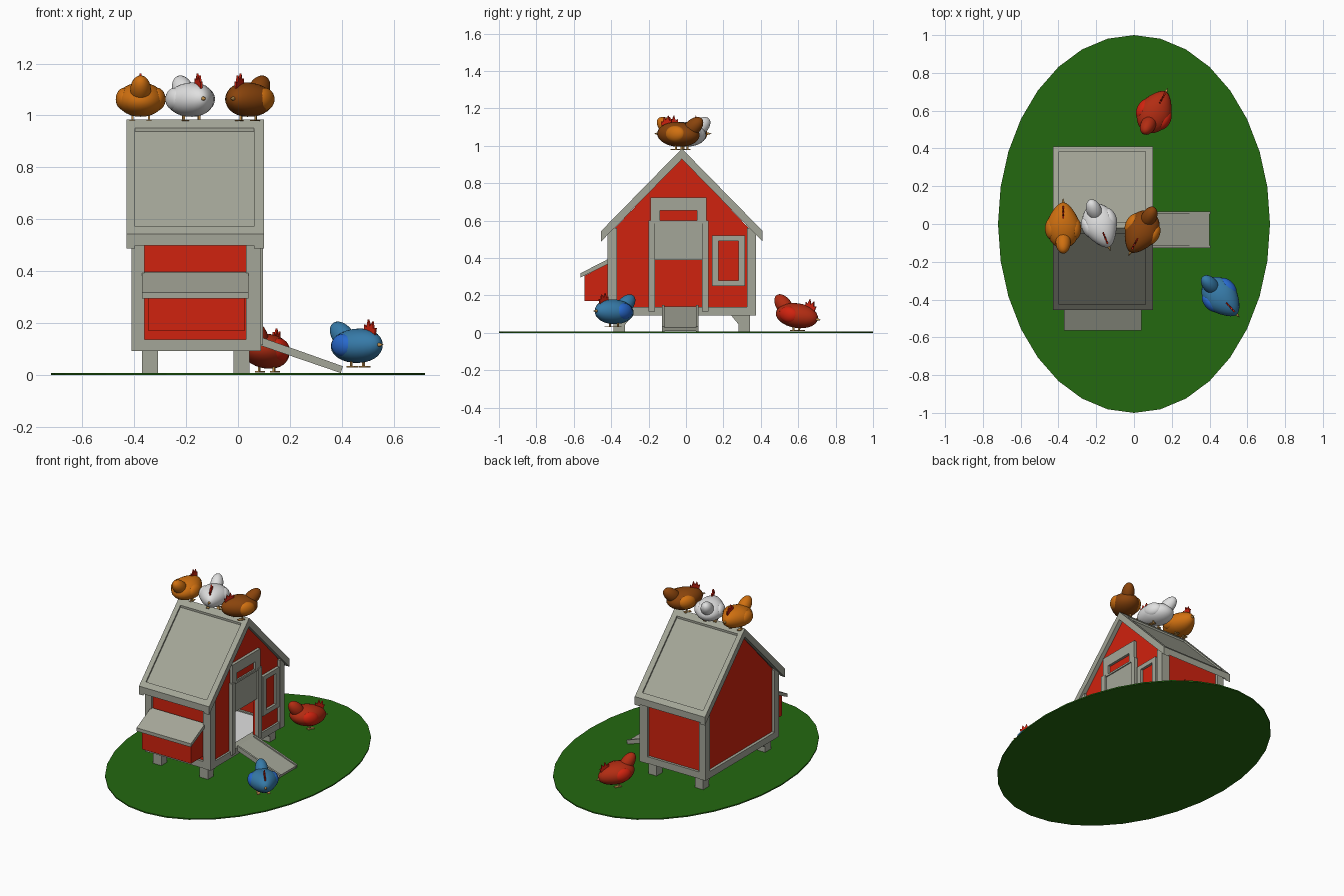
import bpy, bmesh, math
from mathutils import Matrix, Vector

if "Cube" in bpy.data.objects:
    bpy.data.objects.remove(bpy.data.objects["Cube"])


def material(name, *rgb):
    """Flat material from 0-255 display values."""
    m = bpy.data.materials.new(name)
    m.use_nodes = True
    col = [((c / 255 + 0.055) / 1.055) ** 2.4 for c in rgb] + [1]
    m.diffuse_color = col
    m.node_tree.nodes["Principled BSDF"].inputs["Base Color"].default_value = col
    return m


GREEN = material("grass green", 36, 104, 16)
RED = material("barn red", 208, 34, 14)
GREY = material("weathered grey", 164, 166, 152)
ORANGE = material("orange feathers", 208, 112, 16)
WHITE = material("white", 224, 224, 224)
BROWN = material("brown feathers", 138, 68, 12)
BLUE = material("blue feathers", 54, 122, 168)
WING_BLUE = material("bright wing blue", 40, 105, 205)
RUST = material("rust red feathers", 178, 44, 18)
TAN = material("beak tan", 200, 150, 80)


def finish(name, bm, mat, matrix=None, smooth=False):
    if matrix:
        bm.transform(matrix)
    bmesh.ops.recalc_face_normals(bm, faces=bm.faces[:])
    for f in bm.faces:
        f.smooth = smooth
    me = bpy.data.meshes.new(name)
    bm.to_mesh(me)
    bm.free()
    me.materials.append(mat)
    ob = bpy.data.objects.new(name, me)
    bpy.context.collection.objects.link(ob)
    return ob


def prism(name, pts, axis, a, b, mat, matrix=None):
    """Extrude a profile along x (pts are y,z) or along y (pts are x,z)."""
    bm = bmesh.new()
    def at(p, d):
        return (d, p[0], p[1]) if axis == "x" else (p[0], d, p[1])
    low = [bm.verts.new(at(p, a)) for p in pts]
    high = [bm.verts.new(at(p, b)) for p in pts]
    bm.faces.new(low)
    bm.faces.new(high[::-1])
    for i in range(len(pts)):
        j = (i + 1) % len(pts)
        bm.faces.new((low[i], low[j], high[j], high[i]))
    return finish(name, bm, mat, matrix)


def box(name, x0, x1, y0, y1, z0, z1, mat, matrix=None):
    return prism(name, [(y0, z0), (y1, z0), (y1, z1), (y0, z1)], "x", x0, x1, mat, matrix)


# Oval lawn
bm = bmesh.new()
bmesh.ops.create_cone(bm, cap_ends=True, segments=32, radius1=1, radius2=1, depth=0.008)
finish("lawn", bm, GREEN, Matrix.Translation((0, 0, 0.004)) @ Matrix.Diagonal((0.72, 1, 1, 1)))

# Walls: gables, front, back and floor
MID = -0.022
gable = [(0.35, 0.1), (0.35, 0.545), (MID, 0.935), (-0.395, 0.545), (-0.395, 0.1)]
doorway = [(-0.165, 0.1), (-0.165, 0.39), (0.085, 0.39), (0.085, 0.1)]
prism("door_wall", gable + doorway, "x", 0.055, 0.072, RED)
prism("plain_wall", gable, "x", -0.39, -0.372, RED)
box("front_wall", -0.39, 0.07, -0.4, -0.385, 0.1, 0.55, RED)
box("back_wall", -0.39, 0.07, 0.34, 0.355, 0.1, 0.55, RED)
box("floor", -0.385, 0.065, -0.39, 0.345, 0.1, 0.13, WHITE)

# Corner posts and sills
for side, x0, x1 in (("right", -0.41, -0.36), ("left", 0.03, 0.088)):
    box(side + "_front_post", x0, x1, -0.42, -0.37, 0.092, 0.56, GREY)
    box(side + "_back_post", x0, x1, 0.325, 0.375, 0.092, 0.56, GREY)
    box(side + "_sill", x0, x1 - 0.003, -0.37, 0.325, 0.092, 0.138, GREY)
box("front_sill", -0.36, 0.03, -0.417, -0.37, 0.092, 0.138, GREY)
box("back_sill", -0.36, 0.03, 0.325, 0.372, 0.092, 0.138, GREY)

# Braced feet
for x in (-0.37, -0.018):
    for end, s in (("front", -1), ("back", 1)):
        foot = [(0.365, 0.1), (0.365, 0.004), (0.303, 0.004), (0.303, 0.045), (0.258, 0.1)]
        prism(end + "_foot", [(MID + s * t, z) for t, z in foot], "x", x, x + 0.062, GREY)


# Roof: recessed panels with raised barge boards, ridge and eaves
def slope(name, t0, t1, top, bottom, x0, x1):
    line = lambda t, drop: 0.985 - 1.02 * t - drop
    for s in (-1, 1):
        pts = [(t0, line(t0, top)), (t1, line(t1, top)), (t1, line(t1, bottom)), (t0, line(t0, bottom))]
        prism(name, [(MID + s * t, z) for t, z in pts], "x", x0, x1, GREY)


slope("roof_panel", 0, 0.41, 0.014, 0.05, -0.4, 0.07)
slope("right_barge_board", 0, 0.432, 0, 0.056, -0.43, -0.397)
slope("left_barge_board", 0, 0.432, 0, 0.056, 0.062, 0.1)
slope("ridge_board", 0, 0.032, 0, 0.04, -0.4, 0.065)
slope("eave_board", 0.405, 0.432, 0, 0.045, -0.4, 0.065)

# Sliding door with rails and header
for y in (-0.2, 0.085):
    box("door_rail", 0.07, 0.097, y, y + 0.035, 0.115, 0.6, GREY)
box("door_panel", 0.07, 0.085, -0.165, 0.085, 0.39, 0.6, GREY)


def frame(name, y0, y1, z0, z1, b, lo, hi):
    """Rectangular frame on the door wall with a recessed red pane."""
    box(name + "_pane", 0.065, 0.075, y0 + b, y1 - b, z0 + lo, z1 - hi, RED)
    for a, c in ((y0, y0 + b), (y1 - b, y1)):
        box(name + "_side", 0.068, 0.092, a, c, z0, z1, GREY)
    box(name + "_bottom", 0.068, 0.092, y0 + b, y1 - b, z0, z0 + lo, GREY)
    box(name + "_top", 0.068, 0.092, y0 + b, y1 - b, z1 - hi, z1, GREY)


frame("vent", -0.19, 0.11, 0.585, 0.725, 0.05, 0.012, 0.07)
frame("window", 0.14, 0.315, 0.25, 0.52, 0.034, 0.03, 0.03)

# Nest box with sloping lid
prism("nest_box", [(-0.39, 0.17), (-0.542, 0.17), (-0.542, 0.305), (-0.39, 0.385)],
      "y", 0, 0.37, RED, Matrix.Translation((0.025, 0, 0)) @ Matrix.Rotation(math.pi / 2, 4, "Z")
      @ Matrix.Rotation(-math.pi / 2, 4, "Z") @ Matrix(((0, -1, 0, 0), (1, 0, 0, 0), (0, 0, 1, 0), (0, 0, 0, 1))))
prism("nest_lid", [(-0.565, 0.295), (-0.565, 0.318), (-0.41, 0.398), (-0.41, 0.372)], "x", -0.37, 0.04, GREY)

# Ramp with edge rails
prism("ramp", [(0.08, 0.14), (0.4, 0.028), (0.395, 0.01), (0.08, 0.118)], "y", -0.115, 0.055, GREY)
for y in (-0.127, 0.053):
    prism("ramp_rail", [(0.08, 0.149), (0.404, 0.034), (0.396, 0.008), (0.08, 0.116)], "y", y, y + 0.013, GREY)


# Hens
def ball(name, centre, radii, mat, base, tilt=0, taper=0):
    bm = bmesh.new()
    bmesh.ops.create_uvsphere(bm, u_segments=24, v_segments=14, radius=1)
    for v in bm.verts:
        if v.co.x > 0:
            v.co.y *= 1 - taper * v.co.x
    local = Matrix.Translation(centre) @ Matrix.Rotation(tilt, 4, "Y") @ Matrix.Diagonal((*radii, 1))
    finish(name, bm, mat, base @ local, True)


def hen(name, x, y, z, heading, mat, wing, pitch=0):
    stand = Matrix.Translation((x, y, z)) @ Matrix.Rotation(math.radians(heading), 4, "Z")
    base = stand @ Matrix.Translation((0, 0, 0.08)) @ Matrix.Rotation(math.radians(pitch), 4, "Y") \
        @ Matrix.Translation((0, 0, -0.08))
    ball(name + "_body", (0.005, 0, 0.083), (0.122, 0.092, 0.066), mat, base, -0.05, 0.35)
    ball(name + "_tail", (-0.083, 0, 0.12), (0.072, 0.04, 0.042), mat, base, math.radians(40))
    for s in (-1, 1):
        ball(name + "_wing", (-0.012, s * 0.062, 0.085), (0.058, 0.034, 0.044), wing, base)
        box(name + "_leg", -0.004, 0.004, s * 0.032 - 0.004, s * 0.032 + 0.004, 0.002, 0.035, TAN, stand)
        box(name + "_toes", -0.015, 0.03, s * 0.032 - 0.01, s * 0.032 + 0.01, 0, 0.005, TAN, stand)
    comb = [(0.045, 0.13), (0.042, 0.165), (0.055, 0.155), (0.064, 0.184), (0.076, 0.158),
            (0.09, 0.176), (0.095, 0.15), (0.108, 0.152), (0.1, 0.115)]
    prism(name + "_comb", comb, "y", -0.004, 0.004, RED, base)
    bm = bmesh.new()
    bmesh.ops.create_cone(bm, cap_ends=True, segments=10, radius1=0.013, radius2=0.001, depth=0.04)
    finish(name + "_beak", bm, TAN, base @ Matrix.Translation((0.128, 0, 0.087))
           @ Matrix.Rotation(math.pi / 2, 4, "Y"), True)


hen("orange_hen", -0.375, -0.012, 0.978, 90, ORANGE, ORANGE)
hen("white_hen", -0.18, -0.005, 0.978, -68, WHITE, WHITE)
hen("brown_hen", 0.04, -0.038, 0.978, -118, BROWN, ORANGE)
hen("blue_hen", 0.46, -0.385, 0.03, -48, BLUE, WING_BLUE)
hen("rust_hen", 0.11, 0.59, 0.01, 62, RUST, RED, 11)
